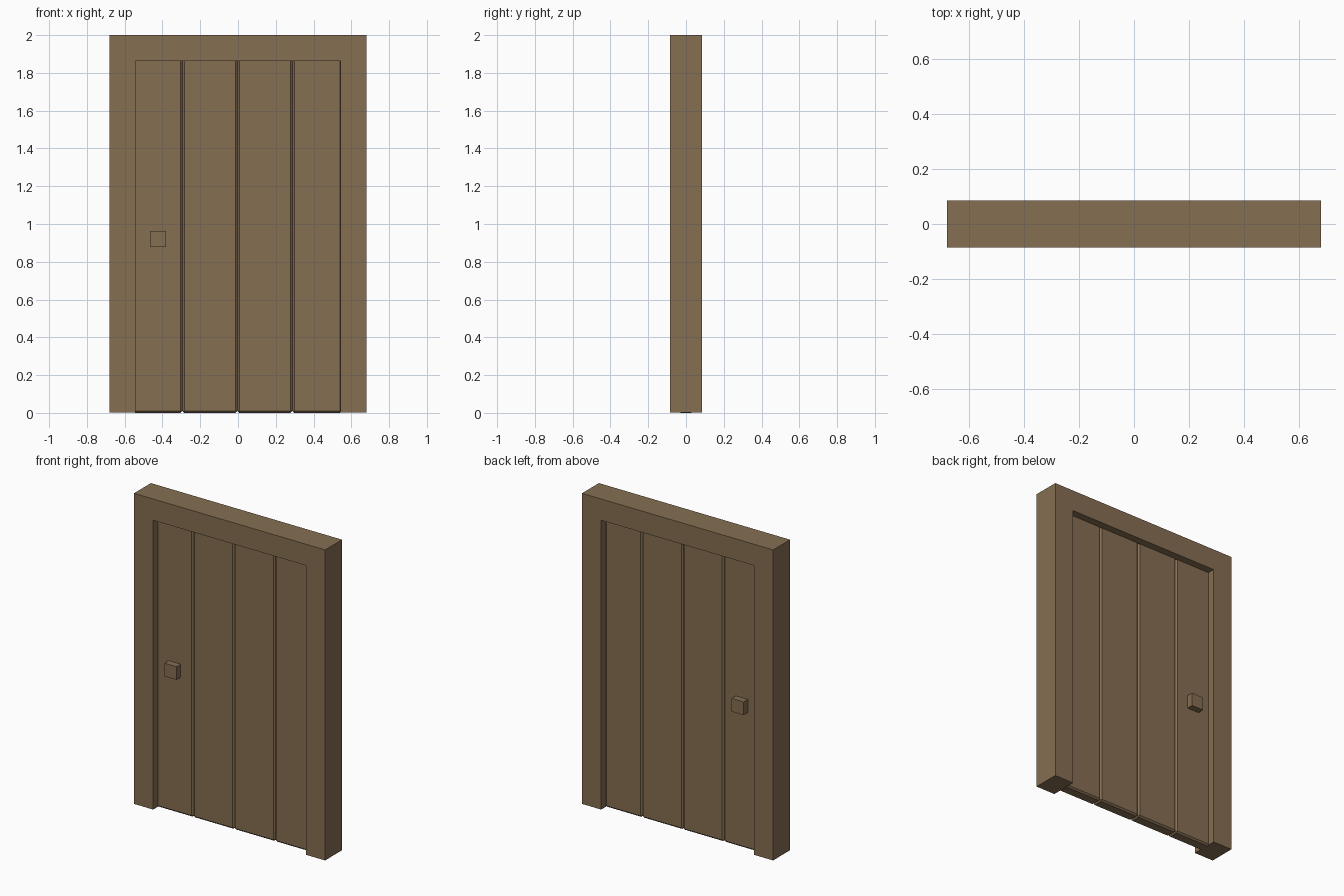
import bpy, bmesh

if "Cube" in bpy.data.objects:
    bpy.data.objects.remove(bpy.data.objects["Cube"])

wood = bpy.data.materials.new("brown wood")
wood.diffuse_color = (0.235, 0.156, 0.084, 1)
wood.use_nodes = True
wood.node_tree.nodes["Principled BSDF"].inputs["Base Color"].default_value = wood.diffuse_color


def finish(name, bm):
    bmesh.ops.recalc_face_normals(bm, faces=bm.faces)
    me = bpy.data.meshes.new(name)
    bm.to_mesh(me)
    bm.free()
    me.materials.append(wood)
    ob = bpy.data.objects.new(name, me)
    bpy.context.collection.objects.link(ob)
    return ob


def box(name, lo, hi, bevel=0):
    bm = bmesh.new()
    bmesh.ops.create_cube(bm, size=1)
    for v in bm.verts:
        for i in range(3):
            v.co[i] = lo[i] if v.co[i] < 0 else hi[i]
    if bevel:
        bmesh.ops.bevel(bm, geom=bm.edges[:], offset=bevel, segments=1,
                        affect='EDGES', profile=0.5)
    return finish(name, bm)


# Frame: upside-down U profile, extruded through the wall depth
W, H, D, IN, TOP, FOOT = 0.68, 2.0, 0.086, 0.543, 1.863, 0.003
outline = [(-W, FOOT), (-W, H), (W, H), (W, FOOT),
           (IN, FOOT), (IN, TOP), (-IN, TOP), (-IN, FOOT)]
bm = bmesh.new()
face = bm.faces.new([bm.verts.new((x, -D, z)) for x, z in outline])
ext = bmesh.ops.extrude_face_region(bm, geom=[face])
for v in ext["geom"]:
    if isinstance(v, bmesh.types.BMVert):
        v.co.y = D
finish("door_frame", bm)

# Door planks: chamfered boards set slightly into the frame
T = 0.038
edges = [-0.555, -0.294, -0.003, 0.288, 0.55]
for i, (a, b) in enumerate(zip(edges, edges[1:])):
    box(f"door_plank_{i + 1}", (a, -T, 0), (b, T, TOP + 0.012), 0.01)

# Square knobs on both sides
for side, y0, y1 in (("front", -0.08, -T + 0.005), ("back", T - 0.005, 0.08)):
    box(f"knob_{side}", (-0.466, y0, 0.878), (-0.381, y1, 0.963))
